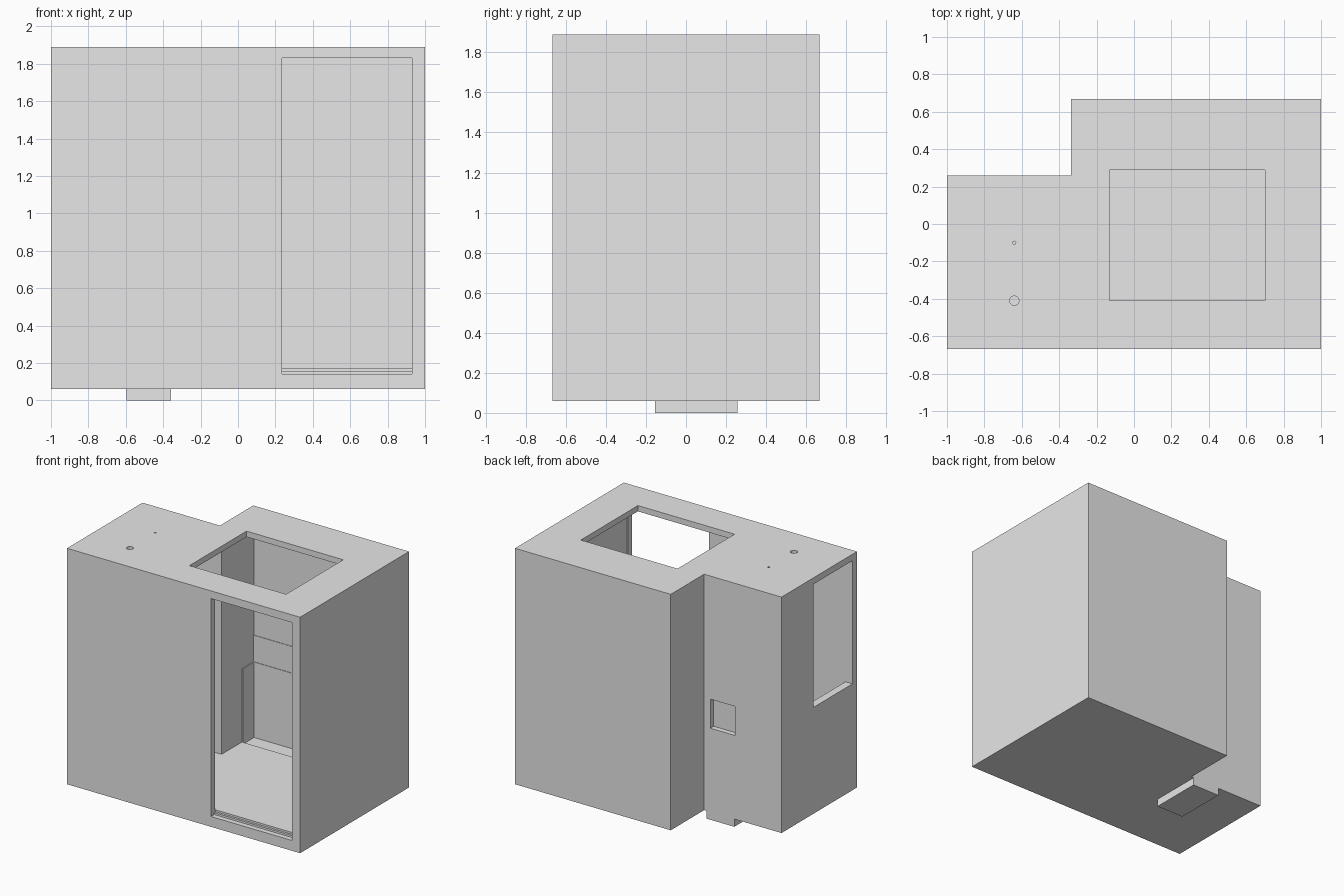
import bpy
import bmesh

cube = bpy.data.objects.get("Cube")
if cube:
    bpy.data.objects.remove(cube, do_unlink=True)

# Single wall colour
grey = bpy.data.materials.new("light_grey")
grey.use_nodes = True
grey.diffuse_color = (0.8, 0.8, 0.8, 1)
grey.node_tree.nodes["Principled BSDF"].inputs["Base Color"].default_value = (0.8, 0.8, 0.8, 1)


def finish(name, bm):
    bmesh.ops.recalc_face_normals(bm, faces=bm.faces)
    mesh = bpy.data.meshes.new(name)
    bm.to_mesh(mesh)
    bm.free()
    mesh.materials.append(grey)
    obj = bpy.data.objects.new(name, mesh)
    bpy.context.collection.objects.link(obj)
    return obj


def prism(name, outline, z0, z1):
    bm = bmesh.new()
    face = bm.faces.new([bm.verts.new((x, y, z0)) for x, y in outline])
    top = bmesh.ops.extrude_face_region(bm, geom=[face])["geom"]
    verts = [v for v in top if isinstance(v, bmesh.types.BMVert)]
    bmesh.ops.translate(bm, verts=verts, vec=(0, 0, z1 - z0))
    return finish(name, bm)


def box(name, x, y, z):
    outline = [(x[0], y[0]), (x[1], y[0]), (x[1], y[1]), (x[0], y[1])]
    return prism(name, outline, z[0], z[1])


def ell(x0, x1, y0, y1, notch_x, notch_y):
    return [(x0, y0), (x1, y0), (x1, y1), (notch_x, y1), (notch_x, notch_y), (x0, notch_y)]


def pipe_cutter(x, y, radius):
    bm = bmesh.new()
    bmesh.ops.create_cone(bm, cap_ends=True, segments=24, radius1=radius, radius2=radius, depth=0.3)
    bmesh.ops.translate(bm, verts=bm.verts, vec=(x, y, 1.9))
    return finish("pipe_cutter", bm)


def cut(target, cutter):
    cutter.hide_render = True
    mod = target.modifiers.new("cut", 'BOOLEAN')
    mod.operation = 'DIFFERENCE'
    mod.solver = 'EXACT'
    mod.object = cutter
    bpy.context.view_layer.objects.active = target
    bpy.ops.object.modifier_apply(modifier=mod.name)
    bpy.data.objects.remove(cutter, do_unlink=True)


# L-shaped room shell
shell = prism("room_shell", ell(-1, 1, -0.667, 0.667, -0.336, 0.258), 0.06, 1.89)

FLOOR, CEILING = 0.17, 1.845
cutters = [
    # hollow interior and lowered floor at the back
    prism("interior", ell(-0.94, 0.94, -0.617, 0.565, -0.26, 0.17), FLOOR, CEILING),
    box("back_tray", (-0.26, 0.94), (0.42, 0.565), (0.155, 0.5)),
    # doorway with a stepped sill
    box("door_outer", (0.235, 0.93), (-0.8, -0.627), (0.14, 1.83)),
    box("door_inner", (0.235, 0.93), (-0.7, -0.61), (0.155, 1.83)),
    # ceiling opening, side window and service hatch recess
    box("ceiling_opening", (-0.13, 0.70), (-0.41, 0.29), (1.7, 2.0)),
    box("window", (-1.1, -0.9), (-0.612, -0.135), (0.885, 1.84)),
    box("hatch", (-0.60, -0.39), (0.218, 0.4), (0.71, 0.935)),
    # pipe holes through the roof
    pipe_cutter(-0.64, -0.41, 0.025),
    pipe_cutter(-0.64, -0.10, 0.008),
]
for cutter in cutters:
    cut(shell, cutter)

# Thin wall linings in the back alcove
box("side_lining", (-0.265, -0.252), (0.42, 0.57), (0.15, 0.74))
box("back_lining_lower", (-0.265, 0.945), (0.557, 0.57), (0.15, 0.74))
box("back_lining_upper", (-0.265, 0.945), (0.561, 0.57), (0.735, 0.945))

# Service duct under the floor
box("floor_duct", (-0.595, -0.357), (-0.155, 0.258), (0, 0.06))
